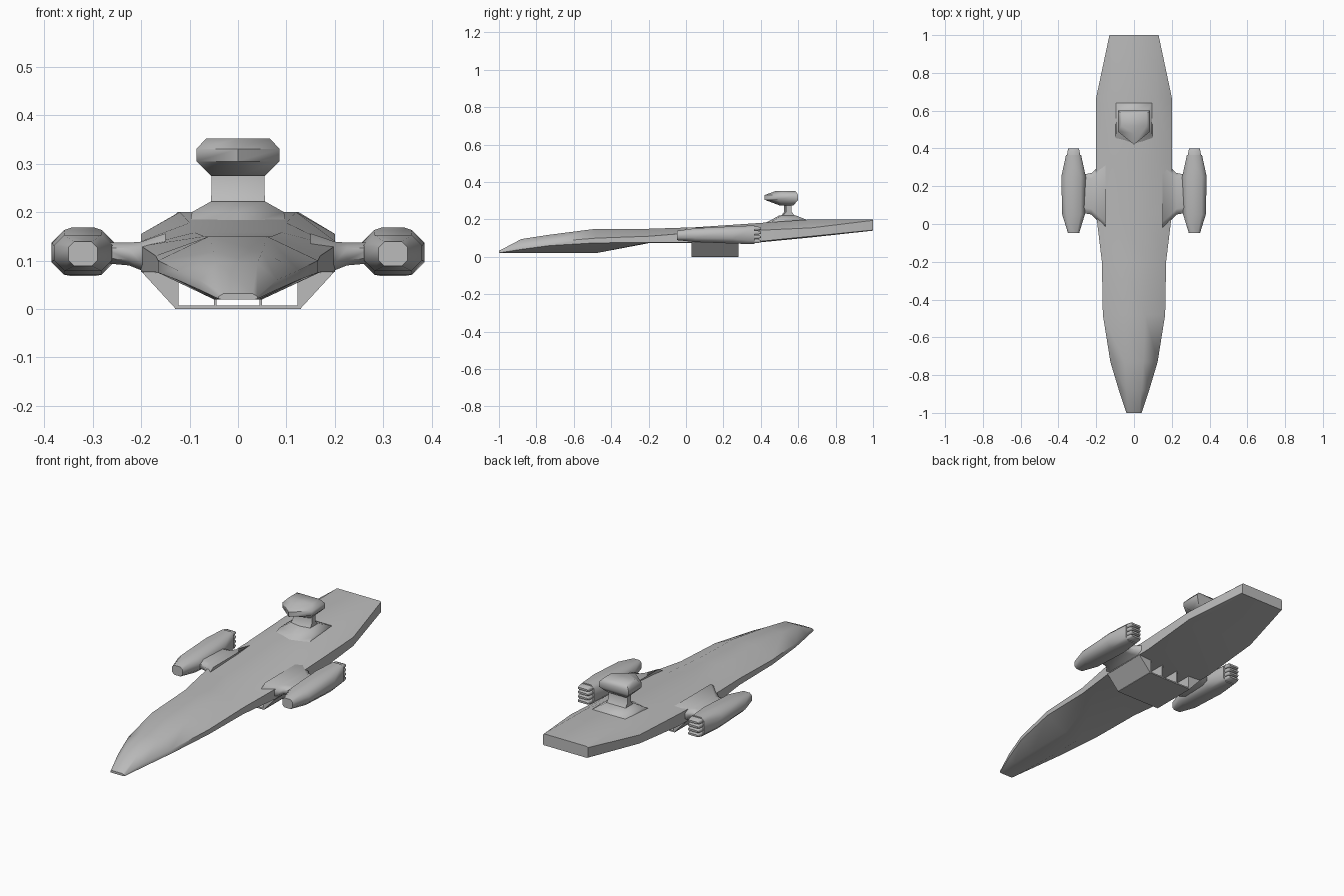
import bpy, bmesh, math

cube = bpy.data.objects.get("Cube")
if cube:
    bpy.data.objects.remove(cube, do_unlink=True)

grey = bpy.data.materials.new("hull grey")
grey.use_nodes = True
colour = (0.5, 0.5, 0.5, 1)
grey.diffuse_color = colour
grey.node_tree.nodes["Principled BSDF"].inputs["Base Color"].default_value = colour


def loft(name, rings, angle=60):
    """Skin a list of equal rings and cap both ends."""
    bm = bmesh.new()
    loops = [[bm.verts.new(p) for p in ring] for ring in rings]
    n = len(loops[0])
    for a, b in zip(loops, loops[1:]):
        for i in range(n):
            j = (i + 1) % n
            bm.faces.new((a[i], a[j], b[j], b[i]))
    bm.faces.new(loops[0])
    bm.faces.new(loops[-1])
    bmesh.ops.recalc_face_normals(bm, faces=bm.faces)
    mesh = bpy.data.meshes.new(name)
    bm.to_mesh(mesh)
    bm.free()
    obj = bpy.data.objects.new(name, mesh)
    bpy.context.collection.objects.link(obj)
    mesh.materials.append(grey)
    bpy.ops.object.select_all(action="DESELECT")
    obj.select_set(True)
    bpy.context.view_layer.objects.active = obj
    bpy.ops.object.shade_smooth_by_angle(angle=math.radians(angle))
    return obj


def mirrored(half, y):
    """Full ring across x from a right-hand list of (x, z)."""
    return [(x, y, z) for x, z in half] + [(-x, y, z) for x, z in reversed(half)]


def octagon(cx, y, cz, hw, hh, cut):
    c, d = hw - cut, hh - cut
    pts = [(c, -hh), (hw, -d), (hw, d), (c, hh), (-c, hh), (-hw, d), (-hw, -d), (-c, -hh)]
    return [(cx + x, y, cz + z) for x, z in pts]


def prism(name, outline, y0, y1):
    return loft(name, [[(x, y, z) for x, z in outline] for y in (y0, y1)], 30)


# Main hull: y, keel width, keel z, side width, lower z, upper z, deck width, deck z
stations = [
    (-1, .035, .02, .04, .021, .026, .03, .032),
    (-.88, .045, .02, .08, .04, .06, .04, .095),
    (-.73, .05, .02, .125, .06, .08, .05, .118),
    (-.48, .05, .02, .165, .075, .1, .06, .15),
    (-.2, .1, .073, .17, .076, .11, .07, .15),
    (.05, .13, .073, .2, .076, .13, .09, .158),
    (.35, .13, .073, .2, .078, .14, .1, .178),
    (.67, .15, .104, .2, .11, .155, .12, .2),
    (1, .125, .14, .13, .143, .195, .125, .2),
]
loft("hull", [mirrored([(kw, kz), (w, lo), (w, hi), (dw, dz)], y)
              for y, kw, kz, w, lo, hi, dw, dz in stations])

# Bridge tower: low pad, neck and faceted head stacked upward
def plan(z, hw, front, rear, nose):
    return [(0, front, z), (hw, front + nose, z), (hw, rear, z),
            (-hw, rear, z), (-hw, front + nose, z)]

loft("tower_base", [plan(.17, .1, .4, .645, .03), plan(.2, .095, .46, .64, .02),
                    plan(.222, .056, .5, .585, .01)])
loft("tower_neck", [plan(.21, .056, .5, .59, .01), plan(.24, .055, .525, .565, .01),
                    plan(.285, .055, .525, .565, .01)])
loft("bridge_head", [plan(.275, .056, .5, .575, .02), plan(.305, .086, .42, .6, .07),
                     plan(.33, .086, .42, .6, .07), plan(.352, .066, .48, .585, .04)])

# Hangar under the belly, open at both ends
y0, y1 = .03, .28
prism("hangar_floor", [(-.13, 0), (.13, 0), (.13, .007), (-.13, .007)], y0, y1)
for side, s in (("left", 1), ("right", -1)):
    prism(f"hangar_wall_{side}",
          [(s * x, z) for x, z in [(.123, .002), (.13, .002), (.2, .078), (.123, .078)]], y0, y1)
    prism(f"hangar_divider_{side}",
          [(s * x, z) for x, z in [(.044, .002), (.05, .002), (.05, .078), (.044, .078)]], y0, y1)

# Wing pylons and engine pods
for side, s in (("left", 1), ("right", -1)):
    rings = []
    for x, front, rear, lo, hi in [(.15, -.02, .34, .076, .156), (.2, .025, .295, .08, .139),
                                   (.225, .05, .27, .09, .137), (.28, .06, .26, .095, .137)]:
        t = (hi - lo) / 4
        rings.append([(s * x, front, lo + t), (s * x, front, hi - t),
                      (s * x, front + .03, hi), (s * x, rear - .03, hi),
                      (s * x, rear, hi - t), (s * x, rear, lo + t),
                      (s * x, rear - .03, lo), (s * x, front + .03, lo)])
    loft(f"pylon_{side}", rings)

    cx = s * .32
    loft(f"engine_pod_{side}", [
        octagon(cx, -.047, .114, .03, .025, .012),
        octagon(cx, .05, .116, .06, .037, .022),
        octagon(cx, .25, .117, .065, .046, .026),
        octagon(cx, .365, .118, .04, .05, .016)])
    # Stacked exhaust nozzles
    for i in range(4):
        z = .084 + i * .0225
        loft(f"nozzle_{side}_{i + 1}", [
            octagon(cx, .35, z, .036, .0105, .005),
            octagon(cx, .385, z, .032, .0105, .005),
            octagon(cx, .4, z, .028, .005, .003)])
